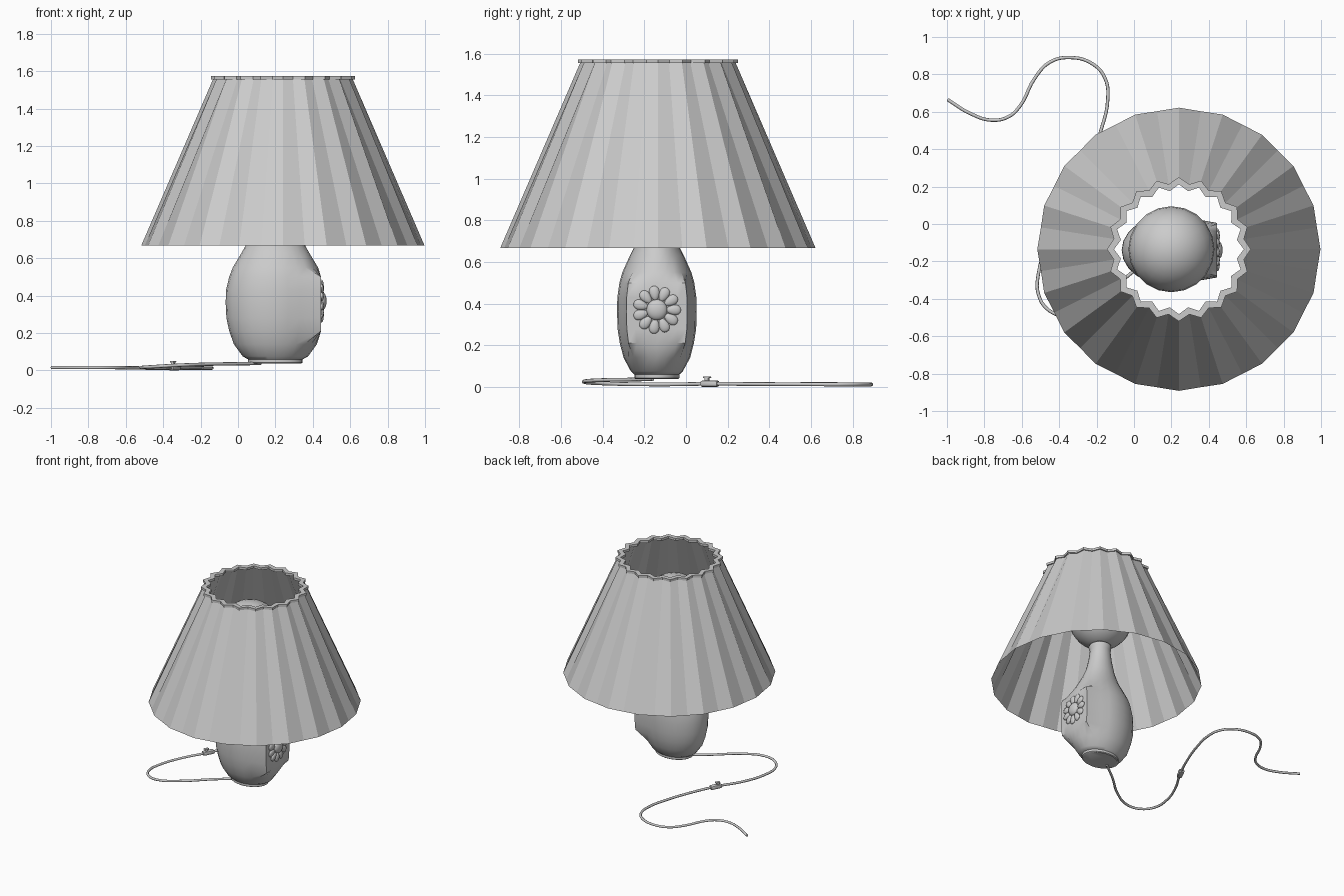
import bpy, bmesh
from math import sin, cos, pi, radians, atan2
from mathutils import Matrix, Vector

if "Cube" in bpy.data.objects:
    bpy.data.objects.remove(bpy.data.objects["Cube"])

CX, CY = 0.20, -0.14        # base axis
SX, SY = 0.24, -0.135       # shade axis


def finish(ob, angle=35):
    bpy.ops.object.select_all(action='DESELECT')
    ob.select_set(True)
    bpy.context.view_layer.objects.active = ob
    bpy.ops.object.shade_smooth_by_angle(angle=radians(angle))
    return ob


def obj_from_bm(name, bm, angle=35, normals=True):
    if normals:
        bmesh.ops.recalc_face_normals(bm, faces=bm.faces)
    me = bpy.data.meshes.new(name)
    bm.to_mesh(me)
    bm.free()
    ob = bpy.data.objects.new(name, me)
    bpy.context.collection.objects.link(ob)
    return finish(ob, angle)


def loft(name, rings, cap=False, loop=False, angle=35):
    """Skin a list of closed rings of points."""
    bm = bmesh.new()
    vs = [[bm.verts.new(p) for p in r] for r in rings]
    n = len(rings[0])
    pairs = list(zip(vs, vs[1:])) + ([(vs[-1], vs[0])] if loop else [])
    for a, b in pairs:
        for i in range(n):
            j = (i + 1) % n
            bm.faces.new((a[i], a[j], b[j], b[i]))
    if cap:
        bm.faces.new(vs[0])
        bm.faces.new(vs[-1])
    return obj_from_bm(name, bm, angle)


def pleat_ring(r_out, r_in, z):
    """40 points alternating between ridge and valley radius."""
    pts = []
    for i in range(40):
        r = r_in if i % 2 else r_out
        a = pi / 2 + i * pi / 20
        pts.append((SX + r * cos(a), SY + r * sin(a), z))
    return pts


# pleated shade and its scalloped top rim
loft("shade", [pleat_ring(0.757, 0.747, 0.668), pleat_ring(0.372, 0.342, 1.56)], angle=12)
loft("shade_rim", [pleat_ring(0.385, 0.352, 1.555), pleat_ring(0.385, 0.352, 1.573),
                   pleat_ring(0.347, 0.314, 1.573), pleat_ring(0.347, 0.314, 1.555)],
     loop=True, angle=30)

# oval vase body: z, half width x, half width y; flattened panel on +x
profile = [(0.058, 0.145, 0.107), (0.075, 0.175, 0.125), (0.14, 0.222, 0.16),
           (0.21, 0.247, 0.178), (0.28, 0.262, 0.189), (0.36, 0.266, 0.191), (0.43, 0.264, 0.19),
           (0.50, 0.247, 0.18), (0.55, 0.228, 0.166), (0.63, 0.18, 0.13),
           (0.68, 0.152, 0.105), (0.76, 0.115, 0.088), (0.85, 0.09, 0.078),
           (0.94, 0.075, 0.072), (0.955, 0.08, 0.078), (0.98, 0.08, 0.078)]
N = 24
rings = []
for z, rx, ry in profile:
    ring = []
    for i in range(N):
        a = 2 * pi * i / N
        x, y = rx * cos(a), ry * sin(a)
        if cos(a) > 0.7 and 0.2 < z < 0.52:
            x, y = 0.244, y * 1.08
        ring.append((CX + x, CY + y, z))
    rings.append(ring)
loft("vase_body", rings, cap=True, angle=40)


def oval(rx, ry, z):
    return [(CX + rx * cos(2 * pi * i / N), CY + ry * sin(2 * pi * i / N), z) for i in range(N)]


loft("foot", [oval(0.138, 0.102, 0.037), oval(0.146, 0.108, 0.042), oval(0.146, 0.108, 0.062)],
     cap=True)
loft("socket", [oval(0.065, 0.065, 0.97), oval(0.065, 0.065, 1.02)], cap=True)

# globe bulb
bpy.ops.mesh.primitive_uv_sphere_add(segments=20, ring_count=14, radius=0.23,
                                     location=(CX, -0.135, 1.21))
bpy.context.object.name = "bulb"
finish(bpy.context.object)

# flower: eleven raised petals around a domed centre
bm = bmesh.new()
for k in range(11):
    res = bmesh.ops.create_uvsphere(bm, u_segments=14, v_segments=8, radius=1)
    rot = Matrix.Rotation(2 * pi * k / 11 + 0.14, 4, 'X')
    for v in res['verts']:
        taper = 1 + 0.25 * v.co.z          # teardrop, wide end outward
        p = Vector((v.co.x * 0.013, v.co.y * 0.024 * taper, 0.080 + v.co.z * 0.036))
        v.co = rot @ p + Vector((0.446, CY, 0.37))
obj_from_bm("flower_petals", bm)
bm = bmesh.new()
bmesh.ops.create_uvsphere(bm, u_segments=24, v_segments=12, radius=1,
                          matrix=Matrix.Translation((0.448, CY, 0.37))
                          @ Matrix.Diagonal((0.026, 0.05, 0.05, 1)))
obj_from_bm("flower_centre", bm)

# power cord
path = [(0.12, -0.16, 0.037), (-0.03, -0.275, 0.035), (-0.2, -0.42, 0.032), (-0.35, -0.49, 0.026),
        (-0.45, -0.465, 0.02), (-0.51, -0.38, 0.016), (-0.51, -0.26, 0.013), (-0.45, -0.08, 0.012),
        (-0.34, 0.11, 0.015), (-0.25, 0.3, 0.014), (-0.18, 0.49, 0.013), (-0.14, 0.67, 0.012),
        (-0.155, 0.78, 0.012), (-0.22, 0.855, 0.012), (-0.34, 0.89, 0.012), (-0.45, 0.865, 0.012),
        (-0.53, 0.78, 0.013), (-0.61, 0.63, 0.014), (-0.67, 0.574, 0.015), (-0.76, 0.555, 0.015),
        (-0.87, 0.588, 0.015), (-0.997, 0.665, 0.015)]
cu = bpy.data.curves.new("cord", 'CURVE')
cu.dimensions = '3D'
cu.bevel_depth = 0.009
cu.bevel_resolution = 2
cu.resolution_u = 5
cu.use_fill_caps = True
sp = cu.splines.new('BEZIER')
sp.bezier_points.add(len(path) - 1)
for bp, p in zip(sp.bezier_points, path):
    bp.co = p
    bp.handle_left_type = bp.handle_right_type = 'AUTO'
bpy.context.collection.objects.link(bpy.data.objects.new("cord", cu))

# inline switch with rocker button
heading = atan2(0.22, 0.11)


def block(name, size, along, z, bevel):
    loc = (-0.34 + along * cos(heading), 0.115 + along * sin(heading), z)
    bm = bmesh.new()
    bmesh.ops.create_cube(bm, size=1, matrix=Matrix.Translation(loc)
                          @ Matrix.Rotation(heading, 4, 'Z') @ Matrix.Diagonal((*size, 1)))
    bmesh.ops.bevel(bm, geom=bm.edges[:], offset=bevel, segments=2, affect='EDGES', profile=0.5)
    return obj_from_bm(name, bm)


block("switch_body", (0.09, 0.038, 0.03), 0, 0.0155, 0.009)
block("switch_button_stem", (0.02, 0.016, 0.02), -0.015, 0.035, 0.002)
block("switch_button_cap", (0.036, 0.022, 0.008), -0.015, 0.046, 0.003)
